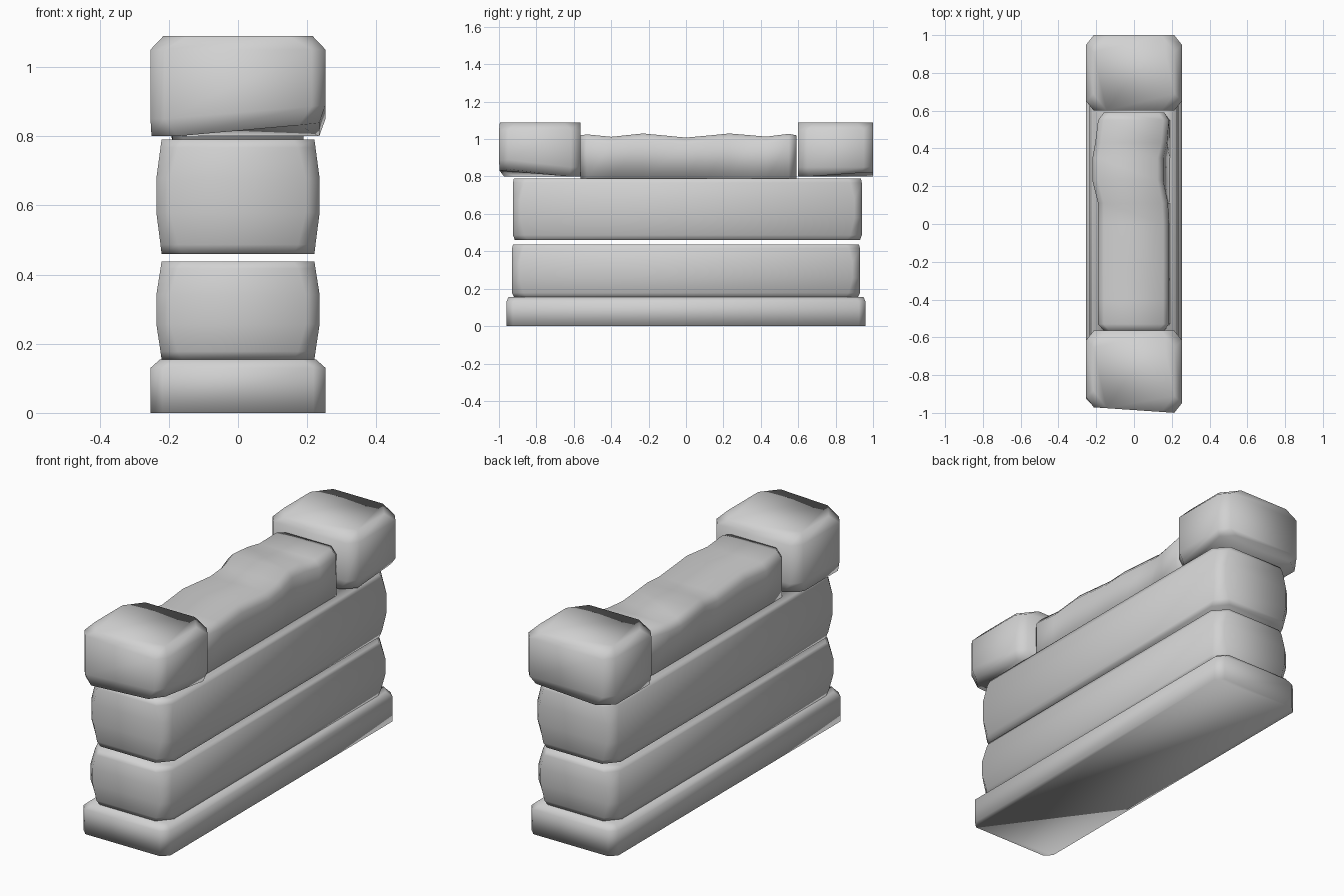
import bpy, bmesh

if "Cube" in bpy.data.objects:
    bpy.data.objects.remove(bpy.data.objects["Cube"], do_unlink=True)

stone = bpy.data.materials.new("pale grey stone")
stone.use_nodes = True
grey = (0.64, 0.64, 0.64, 1)
stone.diffuse_color = grey
stone.node_tree.nodes["Principled BSDF"].inputs["Base Color"].default_value = grey


def loft(name, rings, tweak=None):
    """Skin a stack of closed rings, cap both ends and shade smooth."""
    bm = bmesh.new()
    loops = [[bm.verts.new(p) for p in ring] for ring in rings]
    for a, b in zip(loops, loops[1:]):
        n = len(a)
        for i in range(n):
            j = (i + 1) % n
            bm.faces.new((a[i], a[j], b[j], b[i]))
    bm.faces.new(loops[0][::-1])
    bm.faces.new(loops[-1])
    if tweak:
        for v in bm.verts:
            tweak(v.co)
    bmesh.ops.recalc_face_normals(bm, faces=bm.faces)
    for f in bm.faces:
        f.smooth = True
    mesh = bpy.data.meshes.new(name)
    bm.to_mesh(mesh)
    bm.free()
    mesh.materials.append(stone)
    obj = bpy.data.objects.new(name, mesh)
    bpy.context.collection.objects.link(obj)
    return obj


def slab_ring(z, hx, y0, y1, cx, cy):
    """Rectangle with cut corners at height z."""
    return [(hx - cx, y0, z), (hx, y0 + cy, z), (hx, y1 - cy, z), (hx - cx, y1, z),
            (cx - hx, y1, z), (-hx, y1 - cy, z), (-hx, y0 + cy, z), (cx - hx, y0, z)]


# Plinth
loft("base_slab", [
    slab_ring(0, 0.253, -0.96, 0.96, 0.035, 0.035),
    slab_ring(0.13, 0.253, -0.96, 0.96, 0.035, 0.035),
    slab_ring(0.155, 0.225, -0.95, 0.95, 0.04, 0.04)])


# Two bulging courses of stone
def course(name, z0, z1, y0, y1):
    h = z1 - z0
    loft(name, [
        slab_ring(z0, 0.221, y0 + 0.01, y1 - 0.01, 0.06, 0.07),
        slab_ring(z0 + 0.08 * h, 0.224, y0, y1, 0.05, 0.06),
        slab_ring(z0 + 0.36 * h, 0.236, y0, y1, 0.04, 0.04),
        slab_ring(z0 + 0.66 * h, 0.236, y0, y1, 0.04, 0.04),
        slab_ring(z0 + 0.93 * h, 0.224, y0, y1, 0.05, 0.06),
        slab_ring(z1, 0.221, y0 + 0.005, y1 - 0.005, 0.06, 0.07)])


course("lower_course", 0.155, 0.437, -0.93, 0.93)
course("upper_course", 0.46, 0.79, -0.925, 0.94)


# Raised end blocks
def end_block(name, y0, y1, tweak):
    loft(name, [
        slab_ring(0.80, 0.235, y0, y1, 0.06, 0.06),
        slab_ring(0.85, 0.253, y0, y1, 0.04, 0.05),
        slab_ring(1.05, 0.253, y0, y1, 0.04, 0.05),
        slab_ring(1.09, 0.215, y0, y1, 0.07, 0.09)], tweak)


def chip_front(co):
    if co.y < -0.9:
        co.y += 0.03 * (0.22 - co.x) / 0.44 if co.x < 0.22 else 0
        if co.z < 0.9:
            co.z += 0.04 * max(0, co.x + 0.1) / 0.35
    if co.z < 0.82 and co.x < -0.2:
        co.x = -0.25


def chip_back(co):
    if co.z < 0.82 and co.x < -0.2:
        co.x = -0.25
    if co.z < 0.82 and co.y > 0.9 and co.x > 0:
        co.z += 0.02


end_block("front_end_block", -1.0, -0.565, chip_front)
end_block("back_end_block", 0.60, 1.0, chip_back)

# Worn middle stone: y, top height, left edge, right edge of the upper part
stations = [
    (-0.565, 1.02, -0.16, 0.16), (-0.53, 1.025, -0.19, 0.185),
    (-0.40, 1.012, -0.19, 0.185), (-0.23, 1.03, -0.19, 0.185),
    (0.0, 1.008, -0.19, 0.185), (0.11, 1.018, -0.19, 0.18),
    (0.23, 1.03, -0.22, 0.155), (0.35, 1.02, -0.22, 0.155),
    (0.43, 1.013, -0.205, 0.175), (0.55, 1.028, -0.19, 0.185),
    (0.59, 1.02, -0.16, 0.16)]
sections = []
for y, top, left, right in stations:
    foot = 0.16 if y in (stations[0][0], stations[-1][0]) else 0.19
    sections.append([(-foot, y, 0.785), (foot, y, 0.785),
                     (right, y, top - 0.035), (right - 0.03, y, top),
                     (left + 0.03, y, top), (left, y, top - 0.035)])
loft("middle_stone", sections)
